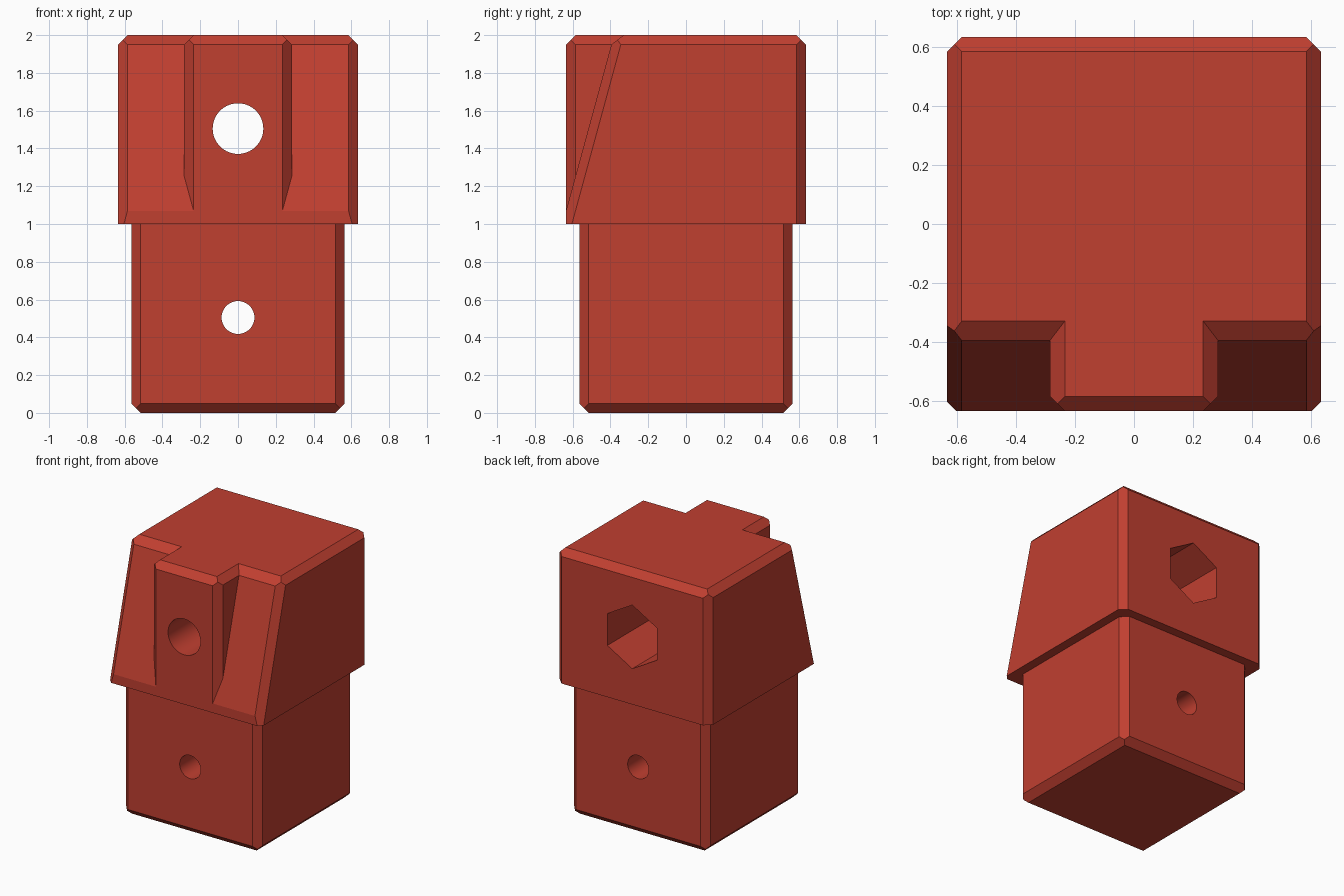
import bpy, bmesh, math
from mathutils import Vector

if "Cube" in bpy.data.objects:
    bpy.data.objects.remove(bpy.data.objects["Cube"])

red = bpy.data.materials.new("brick red")
red.diffuse_color = (0.53, 0.050, 0.030, 1)
red.use_nodes = True
red.node_tree.nodes["Principled BSDF"].inputs["Base Color"].default_value = red.diffuse_color


def trimmed_box(name, lo, hi, planes):
    """Box kept on the inner side of each plane: normal . p <= distance."""
    bm = bmesh.new()
    bmesh.ops.create_cube(bm, size=1)
    for v in bm.verts:
        v.co = Vector([lo[i] if v.co[i] < 0 else hi[i] for i in range(3)])
    for n, d in planes:
        n = Vector(n)
        bmesh.ops.bisect_plane(bm, geom=bm.verts[:] + bm.edges[:] + bm.faces[:],
                               dist=1e-5, plane_co=n * (d / n.length_squared),
                               plane_no=n.normalized(), clear_outer=True)
        bmesh.ops.holes_fill(bm, edges=[e for e in bm.edges if e.is_boundary], sides=0)
    bmesh.ops.recalc_face_normals(bm, faces=bm.faces[:])
    mesh = bpy.data.meshes.new(name)
    bm.to_mesh(mesh)
    bm.free()
    mesh.materials.append(red)
    ob = bpy.data.objects.new(name, mesh)
    bpy.context.collection.objects.link(ob)
    return ob


def bore(name, radius, z, y0, y1, sides):
    """Cutter running along y."""
    bpy.ops.mesh.primitive_cylinder_add(vertices=sides, radius=radius, depth=y1 - y0,
                                        location=(0, (y0 + y1) / 2, z),
                                        rotation=(math.pi / 2, 0, 0))
    ob = bpy.context.object
    ob.name = name
    ob.hide_render = True
    ob.data.materials.append(red)
    return ob


def combine(target, other, operation):
    mod = target.modifiers.new(other.name, 'BOOLEAN')
    mod.object, mod.operation, mod.solver = other, operation, 'EXACT'
    bpy.ops.object.select_all(action='DESELECT')
    target.select_set(True)
    bpy.context.view_layer.objects.active = target
    bpy.ops.object.modifier_apply(modifier=mod.name)
    bpy.data.objects.remove(other, do_unlink=True)


W, P, C = 0.635, 0.565, 0.05      # half widths of head and plug, chamfer
S = 0.2727                        # lean of the sloped front
F = W + S * 1.07                  # the slope starts at z = 1.07

# Head: chamfered block with a sloped front
planes = [((0, 1, 1), W + 2 - C), ((0, -1, S), F), ((0, -1, 1.3), 2.93)]
for s in (-1, 1):
    planes += [((s, 0, 1), W + 2 - C), ((s, 1, 0), 2 * W - C), ((s, -1, S), F + W - C)]
body = trimmed_box("stepped_block", (-W, -W, 1), (W, W, 2), planes)

# Upright rib on the sloped front
planes = [((0, -1, 1), W + 2 - C)]
for s in (-1, 1):
    planes += [((s, -1, 0), 0.285 + W - C), ((s, 0, 1), 0.285 + 2 - C)]
rib = trimmed_box("rib", (-0.285, -W, 1.03), (0.285, 0, 2), planes)

# Narrower plug below
planes = []
for s in (-1, 1):
    planes += [((s, 1, 0), 2 * P - C), ((s, -1, 0), 2 * P - C),
               ((s, 0, -1), P - C), ((0, s, -1), P - C)]
plug = trimmed_box("plug", (-P, -P, 0), (P, P, 1.1), planes)

combine(body, rib, 'UNION')
combine(body, plug, 'UNION')

# Bolt holes, with a hexagonal nut pocket at the back
combine(body, bore("bolt_hole", 0.134, 1.505, -1, 1, 64), 'DIFFERENCE')
combine(body, bore("nut_pocket", 0.238, 1.505, 0, 1, 6), 'DIFFERENCE')
combine(body, bore("pin_hole", 0.087, 0.505, -1, 1, 64), 'DIFFERENCE')

# Smooth only the round bores
bpy.ops.object.shade_smooth_by_angle(angle=math.radians(10))
